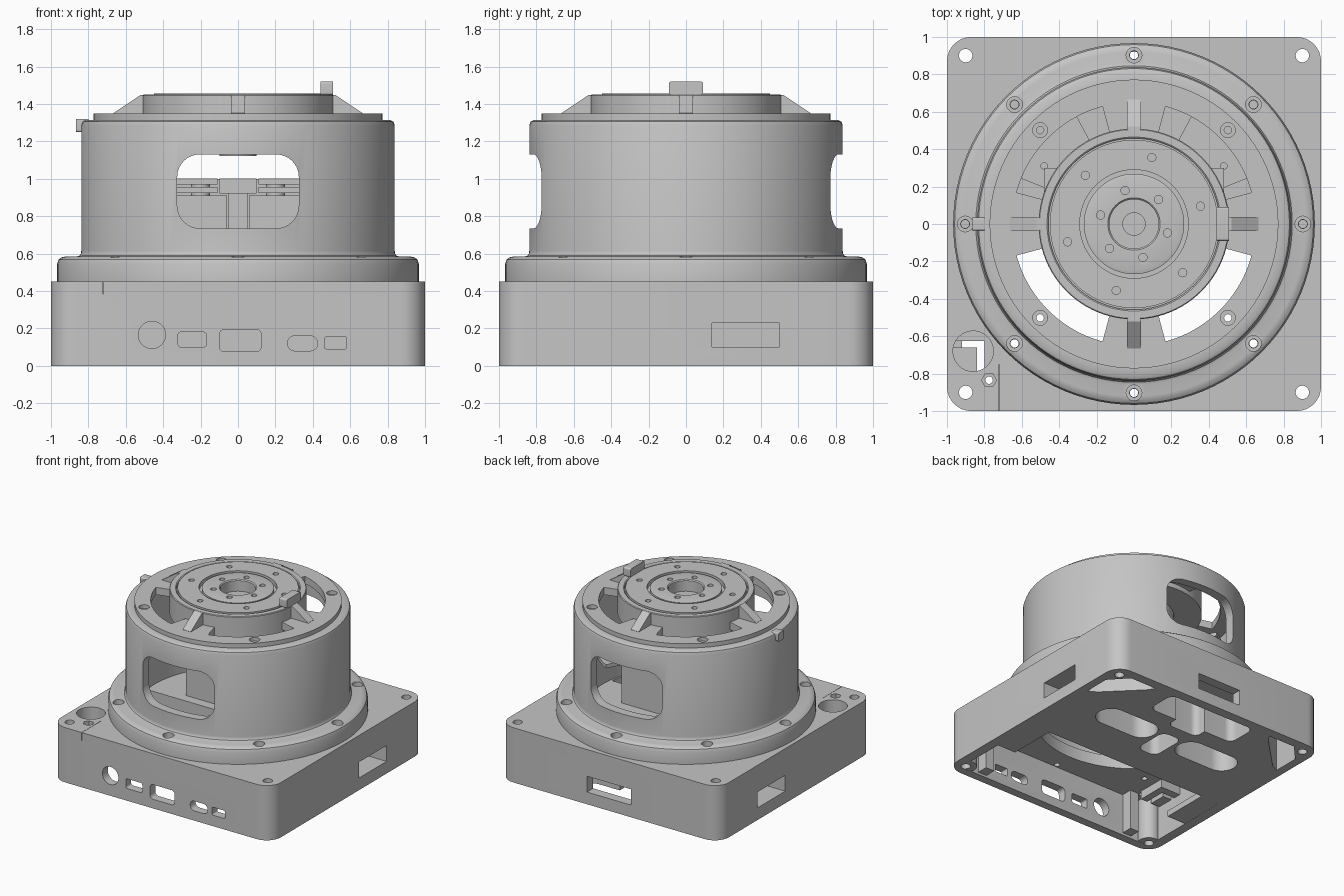
import bpy, bmesh
from math import sin, cos, pi, radians
from mathutils import Matrix

if "Cube" in bpy.data.objects:
    bpy.data.objects.remove(bpy.data.objects["Cube"], do_unlink=True)

grey = bpy.data.materials.new("machined_grey")
grey.use_nodes = True
tone = (0.56, 0.56, 0.56, 1)
grey.diffuse_color = tone
grey.node_tree.nodes["Principled BSDF"].inputs["Base Color"].default_value = tone


def finish(name, bm):
    bmesh.ops.recalc_face_normals(bm, faces=bm.faces)
    mesh = bpy.data.meshes.new(name)
    bm.to_mesh(mesh)
    bm.free()
    mesh.materials.append(grey)
    obj = bpy.data.objects.new(name, mesh)
    bpy.context.collection.objects.link(obj)
    return obj


def arc(r, a0, a1, n, cx=0, cy=0):
    angles = [radians(a0 + (a1 - a0) * i / n) for i in range(n + 1)]
    return [(cx + r * cos(a), cy + r * sin(a)) for a in angles]


def circle(cx, cy, r, n=32):
    return arc(r, 0, 360, n, cx, cy)[:-1]


def sector(r0, r1, a0, a1, n=24):
    return arc(r1, a0, a1, n) + arc(r0, a1, a0, n)


def rounded(x0, x1, y0, y1, r=0, n=8):
    if r == 0:
        return [(x0, y0), (x1, y0), (x1, y1), (x0, y1)]
    return (arc(r, 0, 90, n, x1 - r, y1 - r) + arc(r, 90, 180, n, x0 + r, y1 - r)
            + arc(r, 180, 270, n, x0 + r, y0 + r) + arc(r, 270, 360, n, x1 - r, y0 + r))


def prism(name, pts, lo, hi, axis="z", turn=0):
    place = {"z": lambda a, b, h: (a, b, h),
             "y": lambda a, b, h: (a, h, b),
             "x": lambda a, b, h: (h, a, b)}[axis]
    bm = bmesh.new()
    low = [bm.verts.new(place(a, b, lo)) for a, b in pts]
    high = [bm.verts.new(place(a, b, hi)) for a, b in pts]
    bm.faces.new(low)
    bm.faces.new(high)
    for i in range(len(pts)):
        j = (i + 1) % len(pts)
        bm.faces.new((low[i], low[j], high[j], high[i]))
    bmesh.ops.remove_doubles(bm, verts=bm.verts, dist=1e-5)
    bm.transform(Matrix.Rotation(radians(turn), 4, "Z"))
    return finish(name, bm)


def lathe(name, profile, closed=True, steps=96):
    bm = bmesh.new()
    vs = [bm.verts.new((r, 0, z)) for r, z in profile]
    es = [bm.edges.new(p) for p in zip(vs, vs[1:])]
    if closed:
        es.append(bm.edges.new((vs[-1], vs[0])))
    bmesh.ops.spin(bm, geom=vs + es, cent=(0, 0, 0), axis=(0, 0, 1),
                   angle=2 * pi, steps=steps)
    bmesh.ops.remove_doubles(bm, verts=bm.verts, dist=1e-5)
    return finish(name, bm)


def cut(obj, pts, lo, hi, axis="z", turn=0):
    tool = prism("cutter", pts, lo, hi, axis, turn)
    tool.hide_render = True
    mod = obj.modifiers.new("cut", "BOOLEAN")
    mod.operation, mod.solver, mod.object = "DIFFERENCE", "EXACT", tool
    bpy.context.view_layer.objects.active = obj
    bpy.ops.object.modifier_apply(modifier=mod.name)
    bpy.data.objects.remove(tool, do_unlink=True)


def screw_hole(obj, x, y, top, depth, bottom, wide=0.042, thin=0.024, sides=20):
    cut(obj, circle(x, y, wide, sides), top - depth, top + 0.1)
    cut(obj, circle(x, y, thin, 16), bottom, top + 0.1)


# Square base with open electronics bay at the front
base = prism("base", rounded(-1, 1, -1, 1, 0.13), 0, 0.45)
cut(base, rounded(-0.92, 0.92, -0.93, -0.1, 0.05), -0.1, 0.35)
cut(base, arc(0.75, 187.7, 352.3, 48), 0.3, 0.6)

# Underside pockets
for side in (-1, 1):
    cut(base, rounded(*sorted((side * 0.12, side * 0.66)), 0.26, 0.5, 0.118), -0.1, 0.3)
    cut(base, [(side * 0.93, 0.56), (side * 0.93, 0.78), (side * 0.8, 0.92),
               (side * 0.56, 0.92), (side * 0.6, 0.86), (side * 0.86, 0.6)], -0.1, 0.3)
    # Side wall slots, blind
    cut(base, rounded(0.14, 0.5, 0.1, 0.23), *sorted((side * 0.72, side * 1.1)), "x")
cut(base, rounded(-0.4, 0.4, 0.66, 0.92, 0.06), -0.1, 0.32)
cut(base, rounded(-0.14, 0.14, 0.56, 0.8, 0.05), -0.1, 0.32)
cut(base, rounded(-0.09, 0.09, 0.14, 0.45, 0.06), -0.1, 0.32)
cut(base, rounded(-0.2, 0.2, 0.1, 0.23), 0.8, 1.1, "y")

# Front connector openings
ports = [circle(-0.46, 0.165, 0.073),
         rounded(-0.32, -0.17, 0.1, 0.18, 0.015),
         rounded(-0.1, 0.125, 0.075, 0.195, 0.03),
         rounded(0.265, 0.425, 0.08, 0.16, 0.038),
         rounded(0.465, 0.58, 0.09, 0.155, 0.008)]
for port in ports:
    cut(base, port, -1.1, -0.85, "y")

# Top cable hole, seam and terminal screw
cut(base, circle(-0.86, -0.68, 0.108), 0.3, 0.6)
screw_hole(base, -0.775, -0.835, 0.45, 0.05, 0.3, 0.04, 0.02, 6)
cut(base, rounded(-0.7205, -0.718, -1.1, -0.75), 0.385, 0.6)
prism("cable_hole_lip", rounded(-0.97, -0.84, -0.8, -0.66), 0.28, 0.349)
prism("cable_hole_bridge", rounded(-0.97, -0.74, -0.625, -0.56), 0.28, 0.349)
prism("cable_hole_wall", rounded(-0.8, -0.74, -0.8, -0.625), 0.28, 0.349)

# Corner bosses and bolt holes
for sx in (-1, 1):
    boss = prism("front_corner_boss", circle(sx * 0.9, -0.9, 0.085), 0.001, 0.36)
    for part in (base, boss):
        cut(part, circle(sx * 0.9, -0.9, 0.036, 20), -0.1, 0.6)
    cut(base, circle(sx * 0.9, 0.9, 0.036, 20), -0.1, 0.6)
    # Side ledges inside the bay
    prism("bay_ledge", rounded(*sorted((sx * 0.75, sx * 0.93)), -0.5, -0.09), 0.001, 0.05)
    prism("bay_post", rounded(*sorted((sx * 0.67, sx * 0.75)), -0.94, -0.84), 0.02, 0.36)

# Round housing with a filleted foot flange
housing = lathe("housing", [
    (0.765, 0.449), (0.967, 0.449), (0.967, 0.545), (0.959, 0.568), (0.942, 0.58),
    (0.92, 0.585), (0.86, 0.585), (0.846, 0.59), (0.84, 0.6), (0.838, 0.615),
    (0.838, 1.285), (0.831, 1.305), (0.812, 1.315), (0.765, 1.315)])
cut(housing, rounded(-0.325, 0.325, 0.735, 1.13, 0.12), -1, 1, "y")
for i in range(8):
    a = radians(45 * i)
    x, y = 0.903 * cos(a), 0.903 * sin(a)
    screw_hole(housing, x, y, 0.585, 0.06, 0.4)
    cut(base, circle(x, y, 0.022, 16), 0.3, 0.6)

# Lid with four arched windows
lid = prism("lid", circle(0, 0, 0.772, 96), 1.29, 1.35)
cut(lid, circle(0, 0, 0.44, 64), 1.2, 1.5)
for i in range(4):
    cut(lid, sector(0.505, 0.65, 15, 75), 1.2, 1.5, turn=90 * i)
    a = radians(45 + 90 * i)
    screw_hole(lid, 0.71 * cos(a), 0.71 * sin(a), 1.35, 0.03, 1.2, 0.04, 0.02)
    # Sloped ribs bracing the hub
    prism("hub_rib", [(0.49, 1.33), (0.665, 1.33), (0.665, 1.352), (0.52, 1.449), (0.49, 1.449)],
          -0.037, 0.037, "y", 90 * i)

# Hub collar and rotating plate
lathe("hub_collar", [(0.458, 1.25), (0.51, 1.25), (0.51, 1.445), (0.505, 1.45),
                     (0.465, 1.45), (0.458, 1.445)])
hub = lathe("rotor_plate", [
    (0, 1.122), (0.1, 1.122), (0.1, 1.14), (0.3, 1.14), (0.3, 1.25), (0.459, 1.25),
    (0.459, 1.425), (0.45, 1.425), (0.45, 1.455), (0.29, 1.455), (0.29, 1.42),
    (0.268, 1.42), (0.268, 1.45), (0.25, 1.455), (0.14, 1.455), (0.132, 1.447),
    (0.132, 1.36), (0.06, 1.36), (0.06, 1.3), (0, 1.3)], closed=False)
for i in range(6):
    for r, a in ((0.368, 15), (0.185, 45)):
        t = radians(a + 60 * i)
        cut(hub, circle(r * cos(t), r * sin(t), 0.022, 16), 1.36, 1.6)

# Index tab on the hub and stop pin on the housing
prism("index_tab", rounded(-0.09, 0.09, 1.448, 1.52, 0.012), 0.44, 0.508, "x")
prism("stop_pin", rounded(-0.035, 0.035, 1.25, 1.32, 0.01), -0.867, -0.8, "x")

# Drive support inside the housing
prism("center_post", rounded(-0.052, 0.052, 0.02, 0.14), 0.44, 0.93)
prism("post_head", rounded(-0.1, 0.1, 0, 0.16), 0.92, 1.0)
prism("support_back", rounded(-0.46, 0.46, 0.155, 0.18), 0.44, 0.999)
for side in (-1, 1):
    wide = sorted((side * 0.06, side * 0.46))
    plate = sorted((side * 0.11, side * 0.48))
    prism("support_block", rounded(*wide, -0.02, 0.16), 0.44, 0.91)
    prism("support_plate", rounded(*plate, -0.04, 0.3), 0.925, 0.955)
    prism("upper_plate", rounded(*plate, -0.04, 0.3), 0.97, 1.0)
    prism("spacer", circle(side * 0.2, 0.06, 0.05), 0.9, 0.98)
    angles = (22, 62) if side > 0 else (118, 158)
    shelf = prism("sensor_shelf", sector(0.36, 0.67, *angles), 0.93, 0.96)
    cut(shelf, circle(side * 0.48, 0.31, 0.018, 16), 0.8, 1.1)

# Smooth round walls, crisp edges
for obj in bpy.context.collection.objects:
    if obj.type == "MESH" and obj.data.materials and obj.data.materials[0] == grey:
        bpy.ops.object.select_all(action="DESELECT")
        obj.select_set(True)
        bpy.context.view_layer.objects.active = obj
        bpy.ops.object.shade_smooth_by_angle(angle=radians(30))
